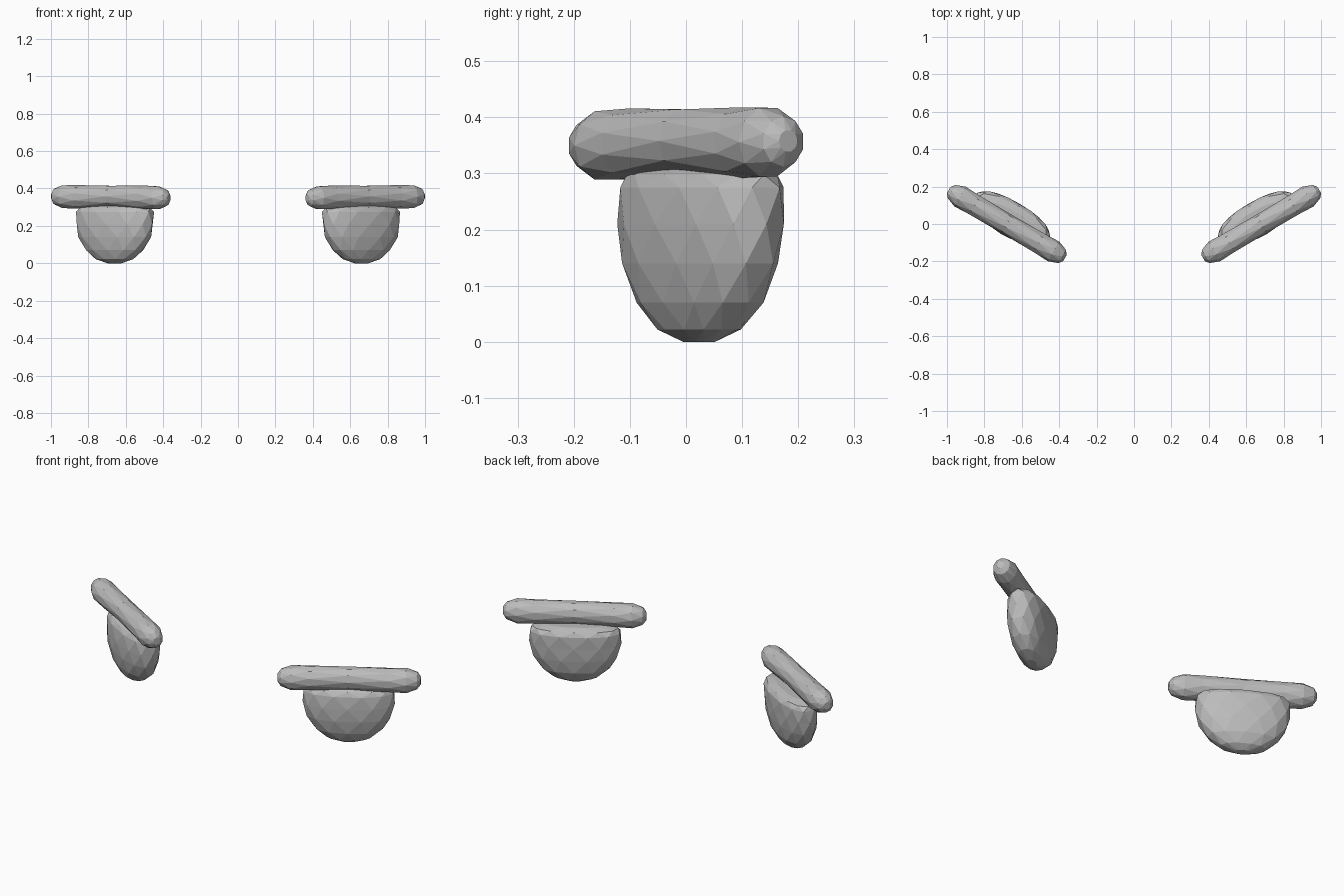
import bpy
import bmesh
from math import sin, cos, pi, radians, copysign
from mathutils import Matrix, Vector

if "Cube" in bpy.data.objects:
    bpy.data.objects.remove(bpy.data.objects["Cube"])

grey = bpy.data.materials.new("plain grey")
grey.use_nodes = True
grey.diffuse_color = (0.5, 0.5, 0.5, 1)
grey.node_tree.nodes["Principled BSDF"].inputs["Base Color"].default_value = (0.5, 0.5, 0.5, 1)

SIDES = 12


def squircle(angle, power):
    """Point on a rounded-square outline of unit half-width."""
    c, s = cos(angle), sin(angle)
    return (copysign(abs(c) ** (2 / power), c), copysign(abs(s) ** (2 / power), s))


def loft(name, rings, place):
    """Skin staggered rings with triangles and close both ends with fans."""
    bm = bmesh.new()
    loops = [[bm.verts.new(p) for p in ring] for ring in rings]
    n = len(loops[0])
    for i, (low, high) in enumerate(zip(loops, loops[1:])):
        for k in range(n):
            m = (k + 1) % n
            if i % 2 == 0:
                bm.faces.new((low[k], low[m], high[k]))
                bm.faces.new((low[m], high[m], high[k]))
            else:
                bm.faces.new((low[k], low[m], high[m]))
                bm.faces.new((low[k], high[m], high[k]))
    for loop in (loops[0], loops[-1]):
        middle = sum((v.co for v in loop), Vector()) / n
        tip = bm.verts.new(middle)
        for k in range(n):
            bm.faces.new((loop[k], loop[(k + 1) % n], tip))
    bm.transform(place)
    bmesh.ops.recalc_face_normals(bm, faces=bm.faces)
    mesh = bpy.data.meshes.new(name)
    bm.to_mesh(mesh)
    bm.free()
    mesh.materials.append(grey)
    obj = bpy.data.objects.new(name, mesh)
    bpy.context.collection.objects.link(obj)


def angles(i, n):
    return [2 * pi * (k + 0.5 * (i % 2)) / n for k in range(n)]


# Bar: position along its length, radius, centre height
bar_rows = [(-0.36, 0.02, 0.35), (-0.343, 0.045, 0.35), (-0.29, 0.064, 0.35),
            (-0.2, 0.063, 0.353), (0, 0.059, 0.358), (0.2, 0.063, 0.355),
            (0.29, 0.064, 0.356), (0.343, 0.045, 0.357), (0.36, 0.02, 0.358)]
bar = [[(x, 0.95 * r * cos(a), z + r * sin(a)) for a in angles(i, 10)]
       for i, (x, r, z) in enumerate(bar_rows)]

# Bowl: height, half length, half depth, backward offset
bowl_rows = [(0, 0.04, 0.022, 0.03), (0.022, 0.11, 0.052, 0.03),
             (0.07, 0.172, 0.077, 0.032), (0.14, 0.216, 0.091, 0.032),
             (0.21, 0.232, 0.095, 0.033), (0.275, 0.232, 0.092, 0.036),
             (0.298, 0.218, 0.078, 0.036), (0.31, 0.15, 0.05, 0.03)]
bowl = []
for i, (z, length, depth, back) in enumerate(bowl_rows):
    outline = [squircle(a, 2.3) for a in angles(i, SIDES)]
    bowl.append([(length * u - 0.005, depth * v + back, z) for u, v in outline])

# Mirrored pair, each turned so its outer end sweeps back
for side, sign in (("left", 1), ("right", -1)):
    place = (Matrix.Scale(sign, 4, (1, 0, 0)) @ Matrix.Translation((0.68, 0, 0))
             @ Matrix.Rotation(radians(30.4), 4, "Z"))
    loft(side + "_bar", bar, place)
    loft(side + "_bowl", bowl, place)
